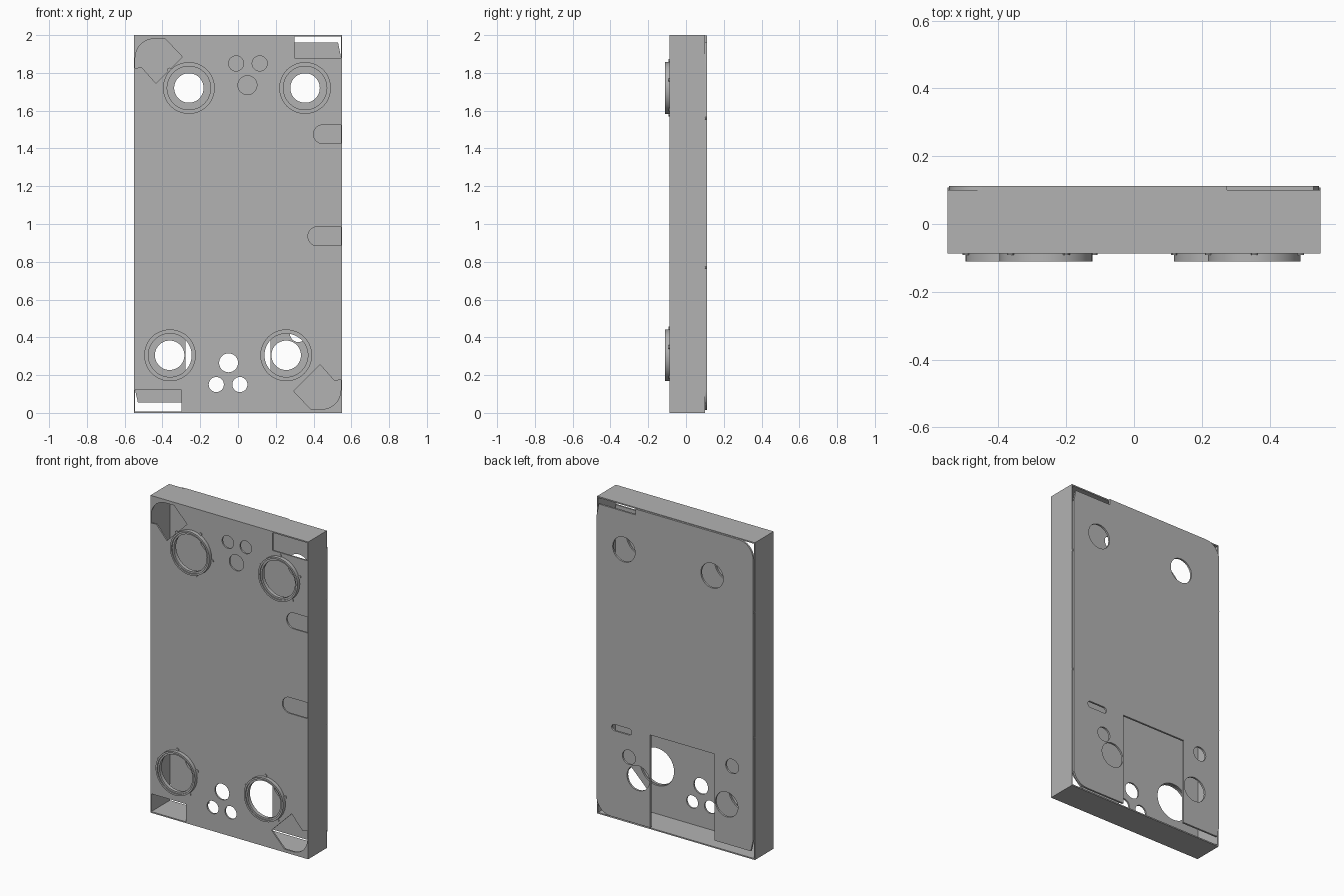
import bpy
import math

cube = bpy.data.objects.get("Cube")
if cube:
    bpy.data.objects.remove(cube, do_unlink=True)

grey = bpy.data.materials.new("plain grey")
grey.use_nodes = True
colour = (0.45, 0.45, 0.45, 1)
grey.diffuse_color = colour
grey.node_tree.nodes["Principled BSDF"].inputs["Base Color"].default_value = colour


def arc(x, z, r, start, end, steps):
    angles = [math.radians(start + (end - start) * i / steps) for i in range(steps + 1)]
    return [(x + r * math.cos(a), z + r * math.sin(a)) for a in angles]


def circle(x, z, r, steps=48):
    return arc(x, z, r, 0, 360, steps)[:-1]


def box(x0, x1, z0, z1):
    return [(x0, z0), (x1, z0), (x1, z1), (x0, z1)]


def turned(points):
    """Half a turn about the middle of the panel."""
    return [(-x, 2 - z) for x, z in points]


def plate(name, y0, y1, outlines):
    """Upright plate from y0 to y1; outlines inside the first become holes."""
    curve = bpy.data.curves.new(name, "CURVE")
    curve.dimensions = "2D"
    curve.fill_mode = "BOTH"
    curve.extrude = (y1 - y0) / 2
    for points in outlines:
        spline = curve.splines.new("POLY")
        spline.points.add(len(points) - 1)
        for p, (x, z) in zip(spline.points, points):
            p.co = (x, z, 0, 1)
        spline.use_cyclic_u = True
    ob = bpy.data.objects.new(name, curve)
    bpy.context.collection.objects.link(ob)
    ob.rotation_euler.x = math.pi / 2
    ob.location.y = (y0 + y1) / 2
    bpy.ops.object.select_all(action="DESELECT")
    ob.select_set(True)
    bpy.context.view_layer.objects.active = ob
    bpy.ops.object.convert(target="MESH")
    ob = bpy.context.object
    ob.data.materials.clear()
    ob.data.materials.append(grey)
    bpy.ops.object.shade_smooth_by_angle()
    return ob


FRONT, WALL_END, BACK = -0.087, 0.1, 0.112
rings = [(-0.26, 1.72, 65), (0.355, 1.72, 90), (-0.36, 0.305, 90), (0.255, 0.305, 90)]

# Front plate with ring openings, button holes, side slots and corner openings
corner = [(0.544, 0.175), (0.51, 0.17), (0.435, 0.255), (0.295, 0.115), (0.385, 0.02)]
corner += arc(0.444, 0.12, 0.1, -90, 0, 12)
window = box(0.3, 0.544, 1.88, 1.992)
buttons = [(-0.05, 0.265, 0.05), (-0.115, 0.15, 0.04), (0.01, 0.15, 0.04)]
holes = [circle(x, z, 0.118) for x, z, a in rings]
for x, z, r in buttons:
    holes += [circle(x, z, r), turned(circle(x, z, r))]
for shape in (corner, window):
    holes += [shape, turned(shape)]
for x, z in ((0.45, 1.475), (0.42, 0.935)):
    holes.append(arc(x, z, 0.05, 90, 270, 16) + [(0.544, z - 0.05), (0.544, z + 0.05)])
plate("front_plate", FRONT, FRONT + 0.01, [box(-0.55, 0.55, 0, 2)] + holes)

# Thin surrounding wall
plate("outer_wall", FRONT + 0.01, WALL_END,
      [box(-0.55, 0.55, 0, 2), box(-0.544, 0.544, 0.008, 1.992)])

# Back panel with notched, chamfered and rounded corners and a bottom bay
outline = [(0.172, 0.015), (0.172, 0.6), (-0.278, 0.6), (-0.278, 0.055),
           (-0.53, 0.055), (-0.546, 0.125)]
outline += arc(-0.446, 1.897, 0.1, 180, 90, 12)
outline += [(0.275, 1.997), (0.275, 1.96), (0.53, 1.96), (0.546, 1.88)]
outline += arc(0.446, 0.115, 0.1, 0, -90, 12)
back_holes = [circle(x, z, 0.078) for x, z, a in rings[:2]]
back_holes += [circle(-0.362, 0.305, 0.078), circle(0.255, 0.305, 0.078)]
back_holes += [circle(0.32, 0.42, 0.045), circle(-0.4, 0.555, 0.045)]
back_holes.append(arc(0.32, 0.58, 0.02, 90, 270, 10) + arc(0.42, 0.58, 0.02, -90, 90, 10))
plate("back_panel", WALL_END, BACK, [outline] + back_holes)

# Stepped ring with five screws around each round opening
for i, (x, z, turn) in enumerate(rings, 1):
    plate(f"ring_rim_{i}", -0.111, FRONT, [circle(x, z, 0.137), circle(x, z, 0.126)])
    plate(f"ring_step_{i}", -0.104, FRONT, [circle(x, z, 0.126), circle(x, z, 0.115)])
    for k, (sx, sz) in enumerate(arc(x, z, 0.143, turn, turn + 288, 4), 1):
        plate(f"ring_{i}_screw_{k}", FRONT - 0.005, FRONT, [circle(sx, sz, 0.01, 12)])

# Small edge catches on the back panel
for side in (-1, 1):
    for z in (0.77, 1.56):
        plate("edge_catch", WALL_END - 0.004, BACK - 0.004, [circle(side * 0.544, z, 0.006, 10)])
